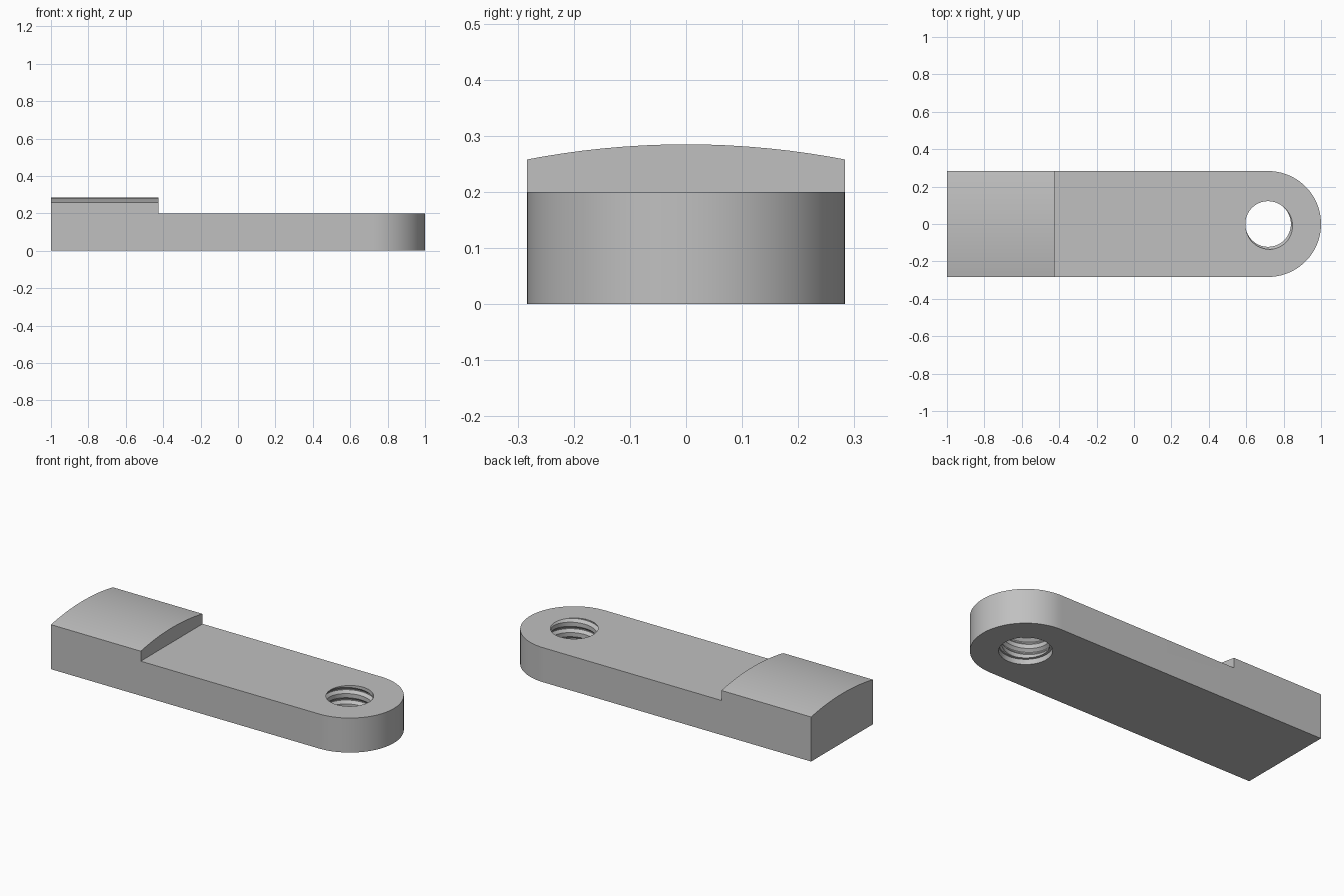
import bpy, bmesh
from math import pi, cos, sin, radians
from mathutils import Matrix, Vector

if "Cube" in bpy.data.objects:
    bpy.data.objects.remove(bpy.data.objects["Cube"])

HALF_W = 0.283
HOLE_X = 1 - HALF_W
THICK, TOP = 0.2, 0.285
STEP_X = -0.425
CROWN_R = 1.5
MINOR, MAJOR, PITCH = 0.122, 0.137, 0.06

steel = bpy.data.materials.new("grey_steel")
steel.use_nodes = True
grey = (0.53, 0.53, 0.53, 1)
steel.diffuse_color = grey
steel.node_tree.nodes["Principled BSDF"].inputs["Base Color"].default_value = grey


def finish(name, bm):
    bmesh.ops.recalc_face_normals(bm, faces=bm.faces)
    mesh = bpy.data.meshes.new(name)
    bm.to_mesh(mesh)
    bm.free()
    mesh.materials.append(steel)
    obj = bpy.data.objects.new(name, mesh)
    bpy.context.collection.objects.link(obj)
    return obj


def cylinder(name, radius, depth, matrix, segments):
    bm = bmesh.new()
    bmesh.ops.create_cone(bm, cap_ends=True, segments=segments, radius1=radius,
                          radius2=radius, depth=depth, matrix=matrix)
    return finish(name, bm)


def threaded_core(name, z0, z1, n=64):
    """Solid screw whose helical ridges cut the thread grooves."""
    profile = [(0, MINOR), (0.4, MINOR), (0.66, MAJOR), (0.76, MAJOR)]
    turns = int((z1 - z0) / PITCH) + 2
    start = THICK - 0.71 * PITCH + PITCH / 6
    start -= PITCH * (int((start - z0) / PITCH) + 2)
    rows = [(start + (t + f) * PITCH, r) for t in range(turns + 2) for f, r in profile]
    bm = bmesh.new()
    columns = []
    for i in range(n + 1):
        a = 2 * pi * i / n
        column = []
        for z, r in rows:
            z += PITCH * i / n
            if not z0 < z < z1:
                z, r = min(max(z, z0), z1), MINOR
            column.append(bm.verts.new((HOLE_X + r * cos(a), r * sin(a), z)))
        columns.append(column)
    for a, b in zip(columns, columns[1:]):
        for j in range(len(rows) - 1):
            bm.faces.new((a[j], b[j], b[j + 1], a[j + 1]))
    bmesh.ops.remove_doubles(bm, verts=bm.verts, dist=1e-5)
    # The seam joins columns whose rows are offset by one full turn
    bmesh.ops.holes_fill(bm, edges=[e for e in bm.edges if e.is_boundary], sides=0)
    bmesh.ops.triangulate(bm, faces=bm.faces)
    return finish(name, bm)


# Body: bar with a rounded end, extruded to full height
bm = bmesh.new()
outline = [(-1, HALF_W), (-1, -HALF_W)]
for i in range(49):
    a = radians(-90 + 180 * i / 48)
    outline.append((HOLE_X + HALF_W * cos(a), HALF_W * sin(a)))
base = bm.faces.new([bm.verts.new((x, y, 0)) for x, y in outline])
side = bmesh.ops.extrude_face_region(bm, geom=[base])
bmesh.ops.translate(bm, vec=(0, 0, TOP + 0.02),
                    verts=[v for v in side["geom"] if isinstance(v, bmesh.types.BMVert)])
body = finish("clamp_bar", bm)

# Cutters: crown over the pad, step down to the arm, relief and thread
crown = cylinder("crown_cutter", CROWN_R, 3,
                 Matrix.Translation((0, 0, TOP - CROWN_R)) @ Matrix.Rotation(pi / 2, 4, "Y"), 256)
bm = bmesh.new()
bmesh.ops.create_cube(bm, size=1, matrix=Matrix.Translation((STEP_X + 1, 0, THICK + 0.5))
                      @ Matrix.Diagonal(Vector((2, 2, 1, 1))))
step = finish("step_cutter", bm)
thread = threaded_core("thread_cutter", -0.05, 0.25)
relief = cylinder("relief_cutter", MAJOR, 0.13, Matrix.Translation((HOLE_X, 0, -0.035)), 64)

bpy.context.view_layer.objects.active = body
for cutter, operation in ((crown, "INTERSECT"), (step, "DIFFERENCE"),
                          (thread, "DIFFERENCE"), (relief, "DIFFERENCE")):
    cutter.hide_render = True
    mod = body.modifiers.new(cutter.name, "BOOLEAN")
    mod.operation, mod.solver, mod.object = operation, "EXACT", cutter
    bpy.ops.object.modifier_apply(modifier=mod.name)
    bpy.data.objects.remove(cutter)

# Smooth the curved walls while keeping machined edges crisp
bpy.ops.object.select_all(action="DESELECT")
body.select_set(True)
bpy.ops.object.shade_smooth_by_angle(angle=radians(25))
